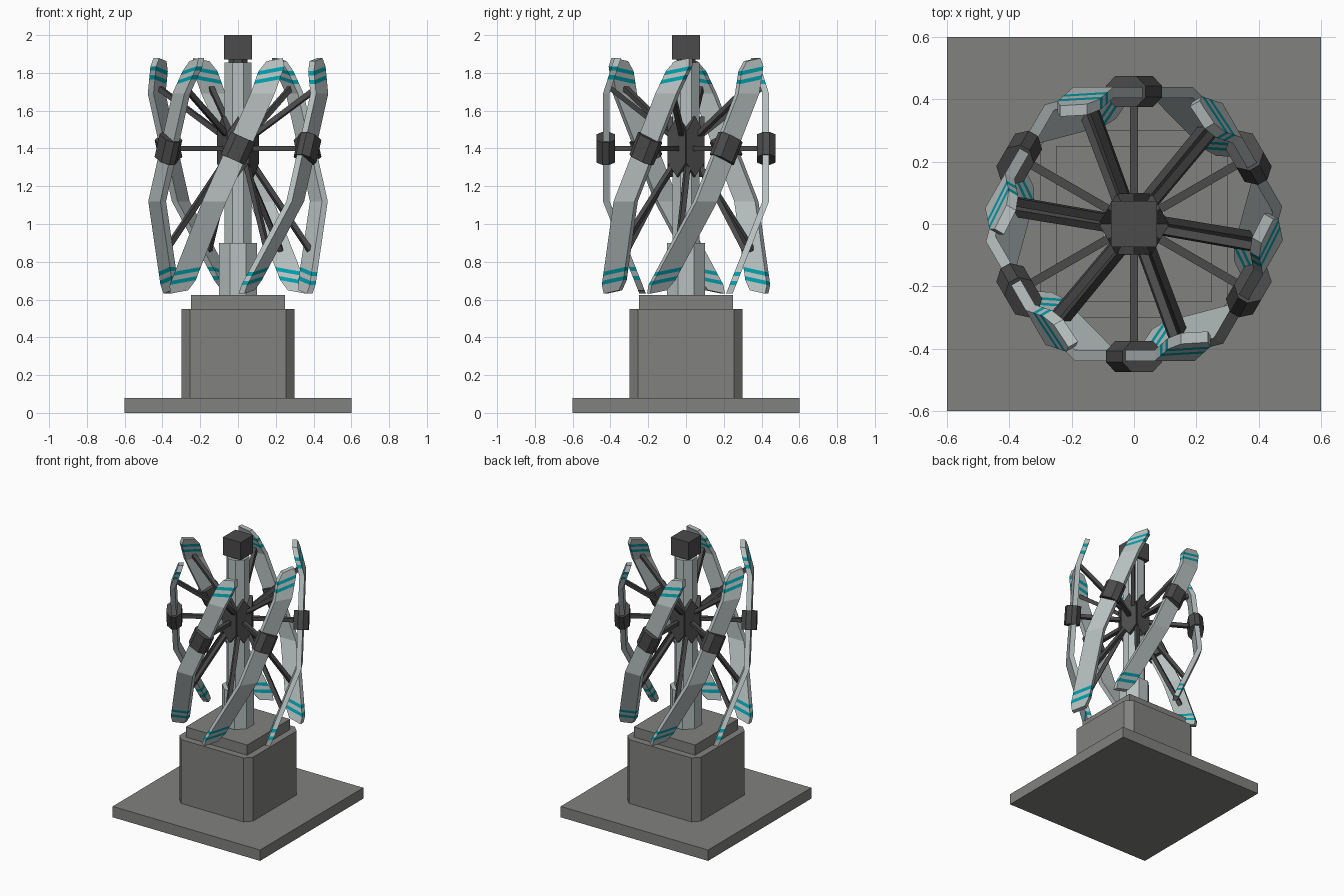
import bpy, bmesh, math
from mathutils import Vector, Matrix

cube = bpy.data.objects.get("Cube")
if cube:
    bpy.data.objects.remove(cube, do_unlink=True)


def material(name, rgb):
    m = bpy.data.materials.new(name)
    m.use_nodes = True
    m.diffuse_color = (*rgb, 1)
    m.node_tree.nodes["Principled BSDF"].inputs["Base Color"].default_value = (*rgb, 1)
    return m


STONE = material("base grey", (0.22, 0.22, 0.21))
DARK = material("dark metal", (0.07, 0.07, 0.07))
PALE = material("pale grey", (0.48, 0.53, 0.53))
TEAL = material("teal", (0.0, 0.34, 0.4))


def loft(name, rings, mats, bands=()):
    """Skin equal rings of points; segments listed in bands use the second material."""
    bm = bmesh.new()
    loops = [[bm.verts.new(p) for p in ring] for ring in rings]
    n = len(loops[0])
    bm.faces.new(loops[0])
    bm.faces.new(loops[-1])
    for k, (a, b) in enumerate(zip(loops, loops[1:])):
        for i in range(n):
            j = (i + 1) % n
            face = bm.faces.new((a[i], a[j], b[j], b[i]))
            face.material_index = int(k in bands)
    bmesh.ops.recalc_face_normals(bm, faces=bm.faces)
    mesh = bpy.data.meshes.new(name)
    bm.to_mesh(mesh)
    bm.free()
    for m in mats:
        mesh.materials.append(m)
    ob = bpy.data.objects.new(name, mesh)
    bpy.context.collection.objects.link(ob)
    return ob


def chamfered(w, d, c):
    """Rectangle of half sizes w, d with corners cut by c."""
    return [(w, c - d), (w, d - c), (w - c, d), (c - w, d),
            (-w, d - c), (-w, c - d), (c - w, -d), (w - c, -d)]


def upright(name, outline, z0, z1, mat):
    return loft(name, [[(x, y, z) for x, y in outline] for z in (z0, z1)], [mat])


def square(h):
    return [(-h, -h), (h, -h), (h, h), (-h, h)]


def octagon(h):
    return chamfered(h, h, h * (2 - math.sqrt(2)))


def bar(name, a, b, half):
    """Square bar between two points."""
    a, b = Vector(a), Vector(b)
    d = (b - a).normalized()
    u = d.cross(Vector((1, 0, 0))).normalized() * half
    v = d.cross(u)
    ring = [u + v, u - v, -u - v, v - u]
    return loft(name, [[p + o for o in ring] for p in (a, b)], [DARK])


# Base and mast
upright("base_plate", square(0.6), 0, 0.08, STONE)
upright("pedestal", chamfered(0.3, 0.3, 0.047), 0.08, 0.55, STONE)
upright("pedestal_top", square(0.25), 0.55, 0.625, STONE)
upright("mast_collar", octagon(0.1), 0.625, 0.9, PALE)
upright("mast", octagon(0.072), 0.9, 1.855, PALE)
upright("mast_neck", octagon(0.05), 1.855, 1.88, DARK)
upright("mast_cap", square(0.073), 1.87, 2.0, DARK)

# Blade centre line: height, sideways shift, distance from the mast
PATH = [(0.62, -0.32, 0.225), (1.12, -0.125, 0.422), (1.69, 0.13, 0.422), (1.9, 0.205, 0.355)]


def centre(z):
    for a, b in zip(PATH, PATH[1:]):
        if z <= b[0] or b is PATH[-1]:
            t = (z - a[0]) / (b[0] - a[0])
            return a[1] + t * (b[1] - a[1]), a[2] + t * (b[2] - a[2])


def blade_ring(z, half, tilt):
    ring = []
    for side, out in ((-1, -1), (1, -1), (1, 1), (-1, 1)):
        h = z + tilt * side * half
        s, r = centre(h)
        ring.append((s + side * half, -r - out * 0.0175, h))
    return ring


# Blade stations: height, half width, slope of the cross line
W, T = 0.064, 0.2
STATIONS = [(0.64, 0.045, T), (0.69, W, T), (0.712, W, T), (0.738, W, T), (0.76, W, T),
            (1.12, W, 0), (1.69, W, 0), (1.753, W, T), (1.775, W, T),
            (1.8, W, T), (1.822, W, T), (1.87, 0.04, T)]


def strut(name, z, start):
    s, r = centre(z)
    return bar(name, start, (s, -r + 0.01, z), 0.0135)


# Parts of the front sector
lean = Matrix.Translation((0, -0.425, 1.4)) @ Matrix.Rotation(math.radians(24), 4, 'Y')
sleeve = [[lean @ Vector((x, y, z)) for x, y in chamfered(0.07, 0.05, 0.033)]
          for z in (-0.065, 0.065)]
plate = [(0, 1.25), (0.052, 1.32), (0.052, 1.49), (0, 1.57), (-0.052, 1.49), (-0.052, 1.32)]
sector = [
    loft("blade", [blade_ring(*st) for st in STATIONS], [PALE, TEAL], (1, 3, 7, 9)),
    loft("blade_clamp", sleeve, [DARK]),
    loft("hub_plate", [[(x, y, z) for x, z in plate] for y in (-0.098, -0.05)], [DARK]),
    bar("middle_strut", (0, -0.07, 1.4), (0, -0.4, 1.4), 0.0135),
    strut("upper_strut", 1.72, (0.02, -0.07, 1.46)),
    strut("lower_strut", 0.86, (-0.03, -0.07, 1.32)),
]

# Repeat the sector six times around the mast
for k in range(1, 6):
    turn = Matrix.Rotation(math.radians(60 * k), 4, 'Z')
    for part in sector:
        copy = bpy.data.objects.new(f"{part.name}_{k + 1}", part.data)
        copy.matrix_world = turn
        bpy.context.collection.objects.link(copy)
